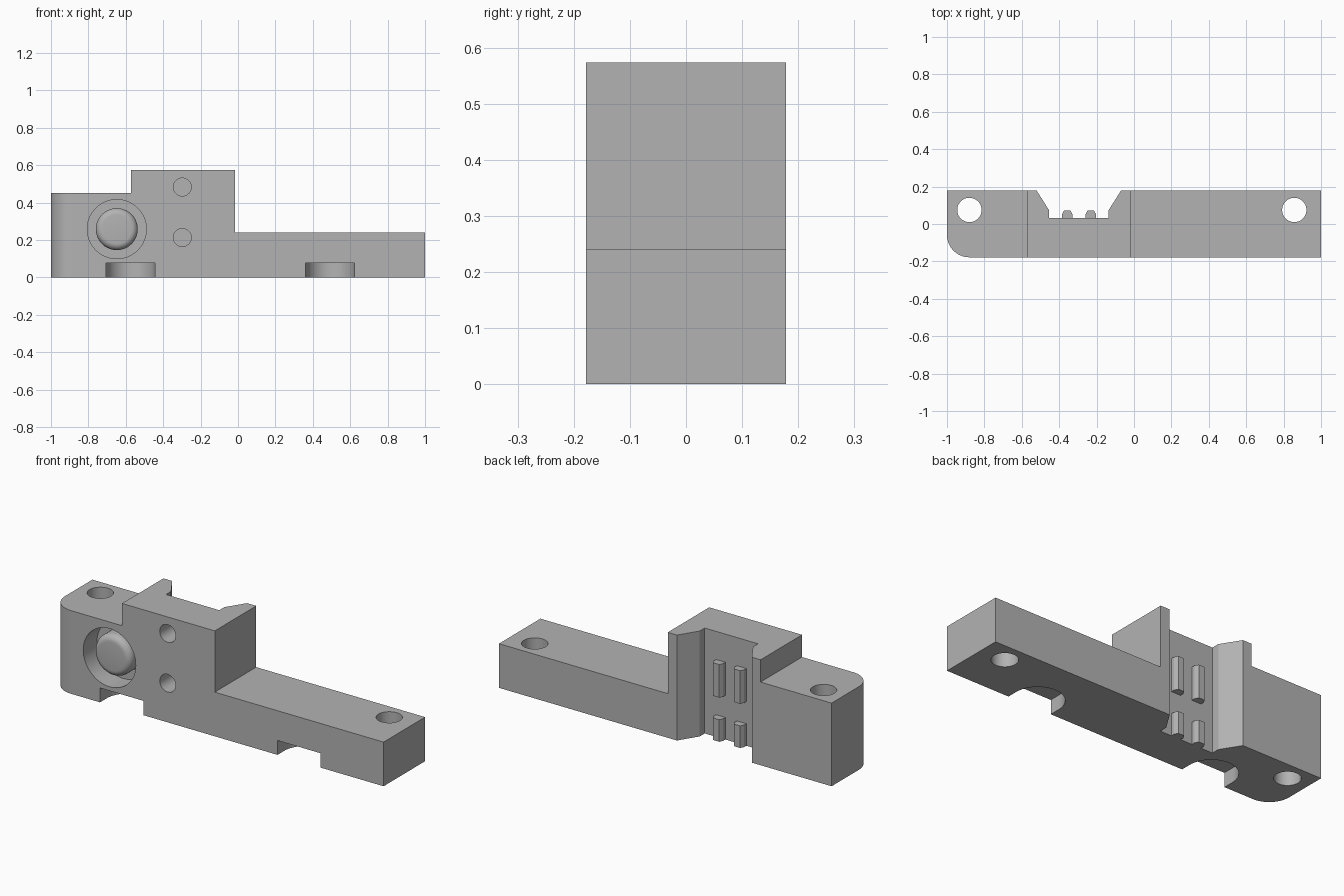
import bpy, bmesh, math
from mathutils import Matrix, Vector

cube = bpy.data.objects.get("Cube")
if cube:
    bpy.data.objects.remove(cube, do_unlink=True)

GREY = bpy.data.materials.new("plain grey")
GREY.use_nodes = True
GREY.diffuse_color = (0.45, 0.45, 0.45, 1)
GREY.node_tree.nodes["Principled BSDF"].inputs["Base Color"].default_value = (0.45, 0.45, 0.45, 1)

DEPTH = 0.178   # half of the thickness in y


def finish(name, bm):
    bmesh.ops.recalc_face_normals(bm, faces=bm.faces)
    mesh = bpy.data.meshes.new(name)
    bm.to_mesh(mesh)
    bm.free()
    mesh.materials.append(GREY)
    obj = bpy.data.objects.new(name, mesh)
    bpy.context.collection.objects.link(obj)
    return obj


def prism(name, outline, low, high, axis="z"):
    """Extrude an outline along z (xy points) or along y (xz points)."""
    bm = bmesh.new()
    if axis == "z":
        verts = [bm.verts.new((a, b, low)) for a, b in outline]
        move = Vector((0, 0, high - low))
    else:
        verts = [bm.verts.new((a, low, b)) for a, b in outline]
        move = Vector((0, high - low, 0))
    face = bm.faces.new(verts)
    ext = bmesh.ops.extrude_face_region(bm, geom=[face])
    bmesh.ops.translate(bm, vec=move, verts=[v for v in ext["geom"] if isinstance(v, bmesh.types.BMVert)])
    return finish(name, bm)


def arc(cx, cy, r, start, end, steps=32):
    angles = [math.radians(start + (end - start) * i / steps) for i in range(steps + 1)]
    return [(cx + r * math.cos(a), cy + r * math.sin(a)) for a in angles]


def circle(cx, cy, r):
    return arc(cx, cy, r, 0, 360, 64)[:-1]


def smooth(obj):
    bpy.ops.object.select_all(action="DESELECT")
    obj.select_set(True)
    bpy.context.view_layer.objects.active = obj
    bpy.ops.object.shade_smooth_by_angle(angle=math.radians(30))


def boolean(body, cutter, operation="DIFFERENCE"):
    mod = body.modifiers.new(cutter.name, "BOOLEAN")
    mod.operation = operation
    mod.solver = "EXACT"
    mod.object = cutter
    bpy.context.view_layer.objects.active = body
    bpy.ops.object.modifier_apply(modifier=mod.name)
    bpy.data.objects.remove(cutter, do_unlink=True)


# Stepped body
body = prism("stepped_body", [(-1, 0), (1, 0), (1, 0.24), (-0.015, 0.24), (-0.015, 0.573),
                              (-0.573, 0.573), (-0.573, 0.452), (-1, 0.452)], -DEPTH, DEPTH, "y")

# Rounded front corner at the tall end
R = 0.12
corner = [(-1.05, -DEPTH - 0.05), (-1 + R, -DEPTH - 0.05)] + \
    arc(-1 + R, -DEPTH + R, R, 270, 180, 20) + [(-1.05, -DEPTH + R)]
boolean(body, prism("corner_cutter", corner, -0.1, 0.7))

# Flared channel down the back
channel = [(-0.545, 0.218), (-0.52, DEPTH), (-0.455, 0.075), (-0.455, 0.032),
           (-0.135, 0.032), (-0.135, 0.075), (-0.07, DEPTH), (-0.045, 0.218)]
boolean(body, prism("channel_cutter", channel, -0.1, 0.7))

# Upright bolt holes
for x in (-0.88, 0.857):
    boolean(body, prism("bolt_hole_cutter", circle(x, 0.075, 0.065), -0.1, 0.7))

# Round-ended notches under the front edge
for x in (-0.575, 0.492):
    notch = [(x + 0.13, -0.25)] + arc(x, -0.12, 0.13, 0, 180) + [(x - 0.13, -0.25)]
    boolean(body, prism("notch_cutter", notch, -0.1, 0.078))

# Round pocket and two pin holes in the front
KNOB = (-0.648, 0.258)
boolean(body, prism("pocket_cutter", circle(*KNOB, 0.158), -0.25, -0.06, "y"))
for z in (0.213, 0.483):
    boolean(body, prism("pin_hole_cutter", circle(-0.298, z, 0.048), -0.25, -0.03, "y"))
smooth(body)

# Knob inside the pocket, with a rounded front edge
bm = bmesh.new()
bmesh.ops.create_cone(bm, cap_ends=True, segments=64, radius1=0.112, radius2=0.112, depth=0.12,
                      matrix=Matrix.Translation((KNOB[0], -0.1, KNOB[1])) @ Matrix.Rotation(math.pi / 2, 4, "X"))
rim = [e for e in bm.edges if all(v.co.y < -0.15 for v in e.verts)]
bmesh.ops.bevel(bm, geom=rim, offset=0.035, segments=6, profile=0.5, affect="EDGES")
smooth(finish("pocket_knob", bm))

# Chamfered teeth on the channel floor
for x in (-0.357, -0.231):
    for row, low, high in (("lower", 0, 0.12), ("upper", 0.24, 0.42)):
        tooth = [(x - 0.028, 0.02), (x + 0.028, 0.02), (x + 0.028, 0.052),
                 (x + 0.018, 0.071), (x - 0.018, 0.071), (x - 0.028, 0.052)]
        prism(row + "_tooth", tooth, low, high)
